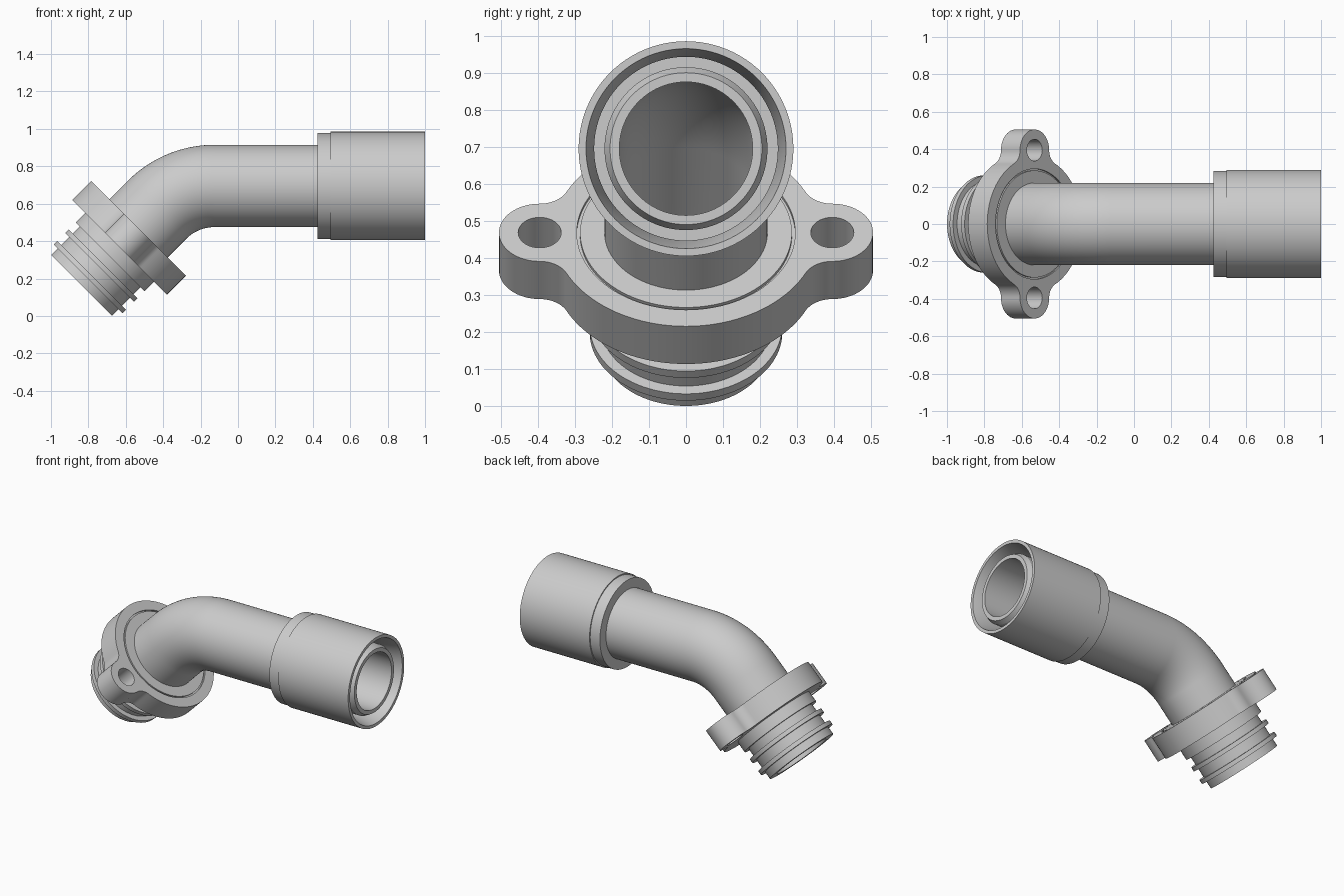
import bpy, bmesh, math
from mathutils import Matrix, Vector

cube = bpy.data.objects.get("Cube")
if cube:
    bpy.data.objects.remove(cube)

SEGS = 96
PIPE_R, BORE_R, AXIS_Z = 0.22, 0.18, 0.695
BEND_X, BEND_R = -0.125, 0.435

grey = bpy.data.materials.new("satin grey")
grey.use_nodes = True
COLOUR = (0.6, 0.6, 0.6, 1)
grey.diffuse_color = COLOUR
grey.node_tree.nodes["Principled BSDF"].inputs["Base Color"].default_value = COLOUR

# Local z runs along each axis of the fitting
inlet = Matrix.Translation((-0.837, 0, 0.163)) @ Matrix.Rotation(math.pi / 4, 4, 'Y')
outlet = Matrix.Translation((0, 0, AXIS_Z)) @ Matrix.Rotation(math.pi / 2, 4, 'Y')


def finish(obj):
    obj.data.materials.clear()
    obj.data.materials.append(grey)
    bpy.ops.object.select_all(action='DESELECT')
    obj.select_set(True)
    bpy.context.view_layer.objects.active = obj
    bpy.ops.object.shade_smooth_by_angle(angle=math.radians(25))


def skin(name, sections):
    """Closed skin through circles given as (frame matrix, radius)."""
    bm = bmesh.new()
    rings = []
    for frame, r in sections:
        angles = [math.tau * i / SEGS for i in range(SEGS)]
        rings.append([bm.verts.new(frame @ Vector((r * math.cos(a), r * math.sin(a), 0)))
                      for a in angles])
    for a, b in zip(rings, rings[1:] + rings[:1]):
        for i in range(SEGS):
            j = (i + 1) % SEGS
            bm.faces.new((a[i], a[j], b[j], b[i]))
    bmesh.ops.recalc_face_normals(bm, faces=bm.faces)
    mesh = bpy.data.meshes.new(name)
    bm.to_mesh(mesh)
    bm.free()
    obj = bpy.data.objects.new(name, mesh)
    bpy.context.collection.objects.link(obj)
    finish(obj)


def revolve(name, frame, profile):
    skin(name, [(frame @ Matrix.Translation((0, 0, t)), r) for t, r in profile])


def arc(cx, cy, r, start, end, n):
    return [(cx + r * math.cos(start + (end - start) * i / n),
             cy + r * math.sin(start + (end - start) * i / n)) for i in range(n + 1)]


def circle(cx, cy, r):
    return arc(cx, cy, r, 0, math.tau, SEGS)[:-1]


def plate(name, frame, bottom, top, loops):
    """Flat plate from an outline followed by its holes."""
    curve = bpy.data.curves.new(name, 'CURVE')
    curve.dimensions = '2D'
    curve.fill_mode = 'BOTH'
    curve.extrude = (top - bottom) / 2
    for loop in loops:
        spline = curve.splines.new('POLY')
        spline.points.add(len(loop) - 1)
        for point, (x, y) in zip(spline.points, loop):
            point.co = (x, y, 0, 1)
        spline.use_cyclic_u = True
    obj = bpy.data.objects.new(name, curve)
    bpy.context.collection.objects.link(obj)
    obj.matrix_world = frame @ Matrix.Translation((0, 0, (top + bottom) / 2))
    bpy.ops.object.select_all(action='DESELECT')
    obj.select_set(True)
    bpy.context.view_layer.objects.active = obj
    bpy.ops.object.convert(target='MESH')
    obj = bpy.context.view_layer.objects.active
    obj.name = name
    bm = bmesh.new()
    bm.from_mesh(obj.data)
    bmesh.ops.remove_doubles(bm, verts=bm.verts, dist=0.0001)
    bmesh.ops.recalc_face_normals(bm, faces=bm.faces)
    bm.to_mesh(obj.data)
    bm.free()
    finish(obj)


# Bent pipe with a through bore
path = [inlet]
for i in range(25):
    a = math.pi / 4 * (1 + i / 24)
    pos = (BEND_X - BEND_R * math.cos(a), 0, AXIS_Z - BEND_R + BEND_R * math.sin(a))
    path.append(Matrix.Translation(pos) @ Matrix.Rotation(a, 4, 'Y'))
path.append(outlet @ Matrix.Translation((0, 0, 0.955)))
tip = outlet @ Matrix.Translation((0, 0, 0.985))
outer = [(m, PIPE_R) for m in path] + [(tip, 0.205)]
inner = [(m, BORE_R) for m in path + [tip]]
skin("bent_pipe", outer + inner[::-1])

# Outlet sleeve with an annular recess around the pipe tip
revolve("outlet_sleeve", outlet, [
    (0.425, PIPE_R), (0.425, 0.283), (0.495, 0.283), (0.495, 0.29), (1.0, 0.29),
    (1.0, 0.27), (0.9, 0.248), (0.82, 0.248), (0.82, PIPE_R)])

# Inlet spigot with seal grooves
spigot = [(0, PIPE_R), (0, 0.23)]
for start, end in ((0.05, 0.076), (0.137, 0.163), (0.217, 0.3)):
    spigot += [(start, 0.23), (start, 0.26), (end, 0.26), (end, 0.23)]
revolve("inlet_spigot", inlet, spigot + [(0.3, PIPE_R)])

# Flange outline: round body, two lugs and tangent fillets
BODY, LUG, LUG_Y = 0.358, 0.11, 0.395
fillet = (LUG_Y ** 2 + LUG ** 2 - BODY ** 2) / (2 * (BODY - LUG))
fx = LUG + fillet
theta = math.atan2(LUG_Y, fx)
half = arc(0, 0, BODY, -theta, theta, 48)
half += arc(fx, LUG_Y, fillet, theta + math.pi, math.pi, 12)[1:]
half += arc(0, LUG_Y, LUG, 0, math.pi, 32)[1:]
half += arc(-fx, LUG_Y, fillet, 0, -theta, 12)[1:-1]
outline = half + [(-x, -y) for x, y in half]
bolt_holes = [circle(0, side * LUG_Y, 0.058) for side in (1, -1)]
FLOOR, FACE = 0.422, 0.432
plate("flange", inlet, 0.288, FLOOR, [outline] + bolt_holes + [circle(0, 0, 0.21)])
plate("flange_rim", inlet, FLOOR, FACE, [outline] + bolt_holes + [circle(0, 0, 0.295)])
revolve("flange_land", inlet, [(FLOOR, 0.21), (FLOOR, 0.286), (FACE, 0.286), (FACE, 0.21)])
